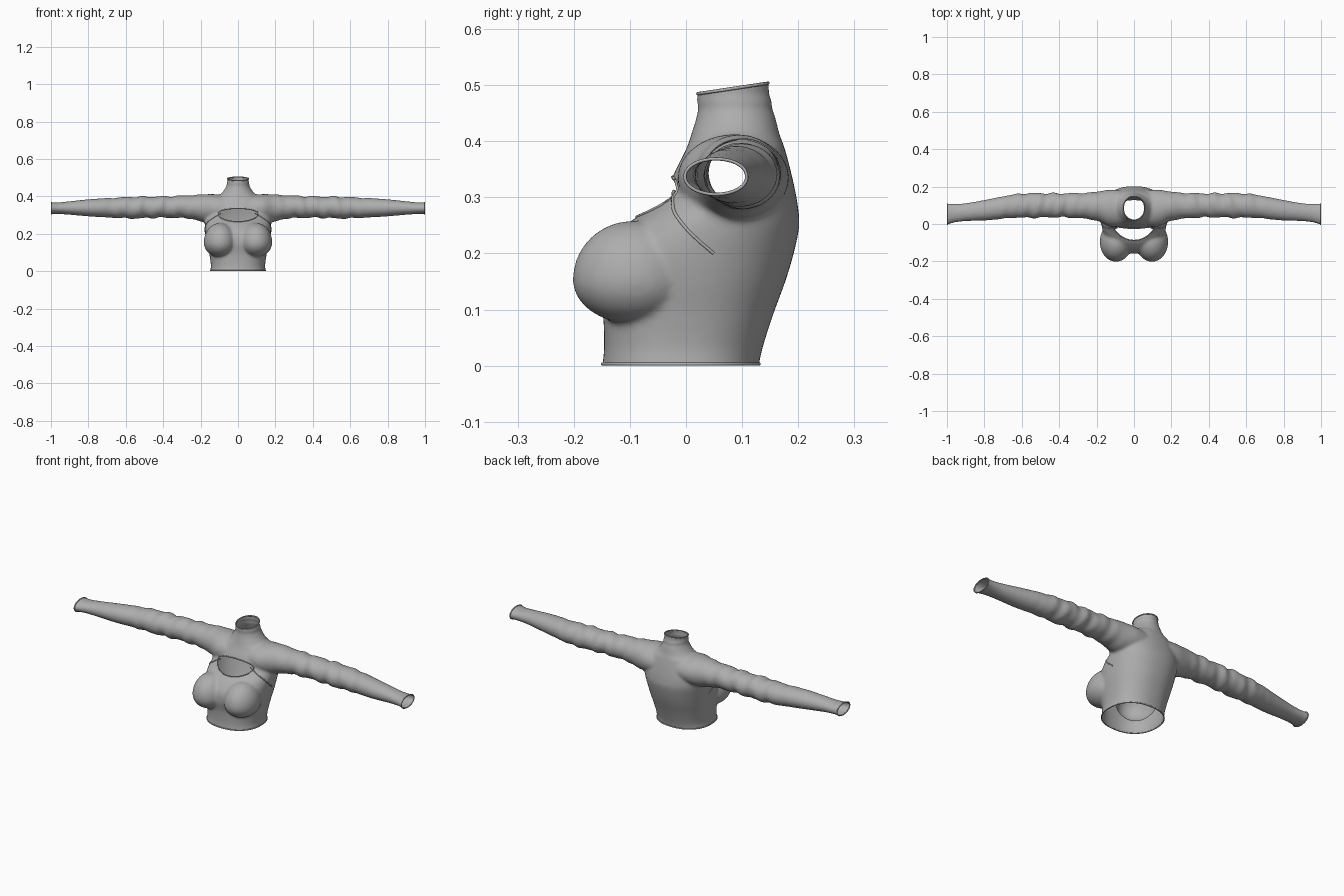
import bpy, bmesh, math
from mathutils import Vector
from mathutils.bvhtree import BVHTree

if "Cube" in bpy.data.objects:
    bpy.data.objects.remove(bpy.data.objects["Cube"])

fabric = bpy.data.materials.new("grey fabric")
fabric.diffuse_color = (0.42, 0.42, 0.42, 1)
fabric.use_nodes = True
fabric.node_tree.nodes["Principled BSDF"].inputs["Base Color"].default_value = fabric.diffuse_color


def sample(table, t):
    """Smooth interpolation of table rows (t, a, b, ...)."""
    i = 0
    while i < len(table) - 2 and table[i + 1][0] < t:
        i += 1
    p, q = table[i], table[i + 1]
    o, r = table[max(i - 1, 0)], table[min(i + 2, len(table) - 1)]
    h = q[0] - p[0]
    u = min(max((t - p[0]) / h, 0), 1)
    out = []
    for k in range(1, len(p)):
        m0 = (q[k] - o[k]) / (q[0] - o[0]) * h
        m1 = (r[k] - p[k]) / (r[0] - p[0]) * h
        out.append((2*u**3 - 3*u**2 + 1) * p[k] + (u**3 - 2*u**2 + u) * m0
                   + (3*u**2 - 2*u**3) * q[k] + (u**3 - u**2) * m1)
    return out


def loft(bm, rings):
    loops = [[bm.verts.new(p) for p in ring] for ring in rings]
    n = len(loops[0])
    for a, b in zip(loops, loops[1:]):
        for i in range(n):
            j = (i + 1) % n
            bm.faces.new((a[i], a[j], b[j], b[i]))
    bm.faces.new(loops[0][::-1])
    bm.faces.new(loops[-1])


def power(v, e):
    return math.copysign(abs(v) ** e, v)


# Torso and collar sections: z, half width, front y, back y
TORSO = [(-.03, .15, -.15, .128), (.0, .148, -.149, .13), (.03, .145, -.146, .136),
         (.09, .153, -.148, .155), (.15, .166, -.158, .177), (.2, .174, -.150, .192),
         (.25, .178, -.108, .202), (.28, .176, -.066, .200), (.31, .168, -.036, .195),
         (.35, .148, -.018, .186), (.39, .118, .002, .175), (.415, .090, .010, .166),
         (.44, .070, .018, .160), (.465, .060, .021, .153), (.5, .057, .019, .147),
         (.54, .057, .019, .145)]
# Sleeve sections: x, centre y, centre z, half depth, half height
SLEEVE = [(.04, .085, .335, .095, .070), (.13, .085, .335, .098, .077),
          (.19, .094, .337, .080, .074), (.25, .097, .343, .070, .063),
          (.4, .100, .343, .064, .057), (.55, .099, .340, .066, .058),
          (.65, .095, .339, .062, .054), (.78, .076, .339, .056, .047),
          (.9, .063, .338, .048, .036), (.96, .058, .337, .050, .031),
          (1.0, .053, .337, .057, .032), (1.03, .053, .337, .058, .033)]

bm = bmesh.new()
N = 64
ANG = [2 * math.pi * i / N for i in range(N)]
rings = []
for s in range(96):
    z = -.03 + .57 * s / 95
    w, f, b = sample(TORSO, z)
    e = .88 if z < .4 else 1
    rib = .002 * math.sin(z * 230) if z > .45 else 0
    rings.append([((w + rib) * power(math.cos(a), e),
                   (f + b) / 2 + ((b - f) / 2 + rib) * power(math.sin(a), e), z) for a in ANG])
loft(bm, rings)

for side in (1, -1):
    # Sleeve with soft folds around the elbow and upper arm
    rings = []
    for s in range(160):
        x = .04 + .99 * s / 159
        cy, cz, ry, rz = sample(SLEEVE, x)
        amp = .0035 * max(0, math.sin(math.pi * min(max((x - .15) / .6, 0), 1)))
        ring = []
        for a in ANG:
            k = amp * (math.sin(62 * x + 1.5 * math.sin(a)) + .6 * math.sin(101 * x + 2 * math.cos(a)))
            ring.append((side * x, cy + (ry + k) * math.cos(a), cz + (rz + k) * math.sin(a)))
        rings.append(ring)
    loft(bm, rings)
    # Bust volume
    ret = bmesh.ops.create_uvsphere(bm, u_segments=40, v_segments=24, radius=1)
    for v in ret["verts"]:
        c = v.co
        v.co = Vector((side * .096 + c.x * .087, -.095 + c.y * .107,
                       .153 + c.z * (.105 if c.z > 0 else .078)))
bmesh.ops.recalc_face_normals(bm, faces=bm.faces[:])
mesh = bpy.data.meshes.new("sweater")
bm.to_mesh(mesh)
bm.free()
body = bpy.data.objects.new("sweater", mesh)
bpy.context.collection.objects.link(body)
bpy.context.view_layer.objects.active = body
body.select_set(True)

# Blend the volumes into one continuous skin
m = body.modifiers.new("blend", 'REMESH')
m.mode, m.voxel_size = 'VOXEL', .0065
m = body.modifiers.new("soften", 'SMOOTH')
m.factor, m.iterations = .5, 8
for name in ("blend", "soften"):
    bpy.ops.object.modifier_apply(modifier=name)

# Open the waist, collar and cuffs
bm = bmesh.new()
bm.from_mesh(body.data)
skin = BVHTree.FromBMesh(bm)
for co, no in (((0, 0, .003), (0, 0, -1)), ((0, .083, .494), (0, -.15, 1)),
               ((.997, 0, 0), (1, 0, 0)), ((-.997, 0, 0), (-1, 0, 0))):
    bmesh.ops.bisect_plane(bm, geom=bm.verts[:] + bm.edges[:] + bm.faces[:], dist=1e-5,
                           plane_co=co, plane_no=no, clear_outer=True)

# Chest opening with a fitted oval edge
ZC, HALF = .308, .108


def oval(x, z):
    return math.hypot(x / HALF, (z - ZC) / (.028 if z > ZC else .043))


def in_front(v):
    return v.y < .04 and abs(v.x) < .16 and .2 < v.z < .4


hole = [f for f in bm.faces if in_front(f.calc_center_median())
        and oval(f.calc_center_median().x, f.calc_center_median().z) < 1]
bmesh.ops.delete(bm, geom=hole, context='FACES')
for v in bm.verts:
    if v.is_boundary and in_front(v.co):
        k = 1 / oval(v.co.x, v.co.z)
        x, z = v.co.x * k, ZC + (v.co.z - ZC) * k
        hit = skin.ray_cast(Vector((x, -1, z)), Vector((0, 1, 0)))[0]
        v.co = hit if hit else (x, v.co.y, z)

# Collect the open edges as ordered loops
todo = {e for e in bm.edges if e.is_boundary}
loops = []
while todo:
    e = todo.pop()
    start, v = e.verts
    pts = [start.co.copy()]
    while v != start:
        pts.append(v.co.copy())
        nxt = [x for x in v.link_edges if x in todo]
        if not nxt:
            break
        todo.remove(nxt[0])
        v = nxt[0].other_vert(v)
    if len(pts) > 12:
        loops.append(pts)
bm.to_mesh(body.data)
bm.free()
body.data.materials.clear()
body.data.materials.append(fabric)
body.data.polygons.foreach_set("material_index", [0] * len(body.data.polygons))
bpy.ops.object.shade_smooth_by_angle(angle=math.radians(60))


def piping(name, pts, closed, radius=.003):
    cu = bpy.data.curves.new(name, 'CURVE')
    cu.dimensions = '3D'
    cu.bevel_depth, cu.bevel_resolution = radius, 2
    sp = cu.splines.new('POLY')
    sp.points.add(len(pts) - 1)
    for p, c in zip(sp.points, pts):
        p.co = (*c, 1)
    sp.use_cyclic_u = closed
    cu.materials.append(fabric)
    ob = bpy.data.objects.new(name, cu)
    bpy.context.collection.objects.link(ob)


# Rolled edges around every opening
for pts in loops:
    c = sum(pts, Vector()) / len(pts)
    name = ("cuff_edge" if abs(c.x) > .5 else "collar_edge" if c.z > .45
            else "waist_edge" if c.z < .1 else "chest_opening_edge")
    piping(name, pts, True)

# Overlay hem running from the chest opening to under each arm
HEM = [(0, .095, -.035, .320), (1, .125, -.032, .302), (2, .152, -.022, .275),
       (3, .172, .000, .245), (4, .182, .025, .220), (5, .186, .050, .198)]
for side in (1, -1):
    pts = []
    for i in range(31):
        x, y, z = sample(HEM, i / 6)
        pts.append(skin.find_nearest(Vector((side * x, y, z)))[0])
    piping("overlay_hem", pts, False)
